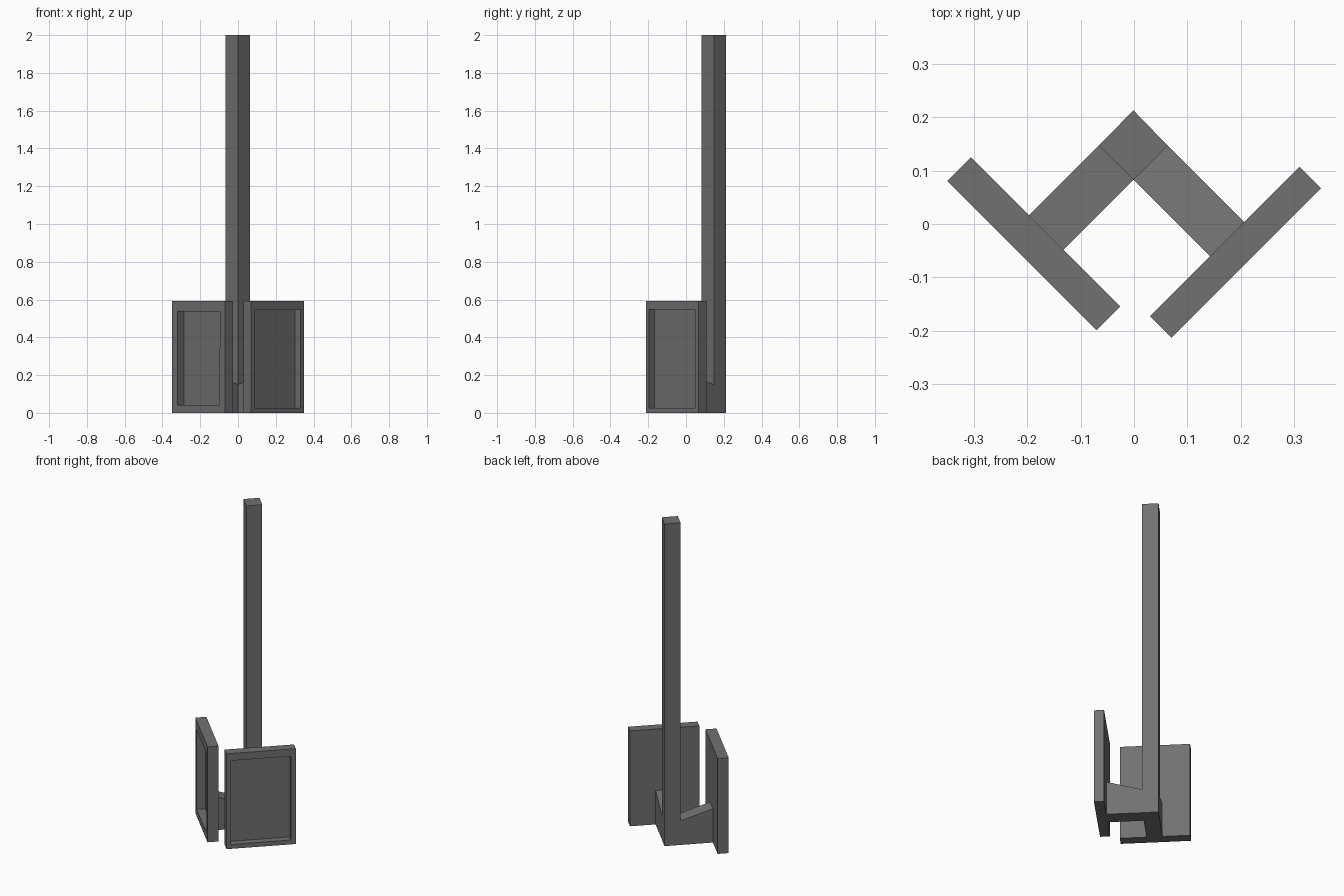
import bpy, bmesh
from mathutils import Vector

if "Cube" in bpy.data.objects:
    bpy.data.objects.remove(bpy.data.objects["Cube"])

dark = bpy.data.materials.new("dark_grey")
dark.diffuse_color = (0.165, 0.165, 0.165, 1)
dark.use_nodes = True
dark.node_tree.nodes["Principled BSDF"].inputs["Base Color"].default_value = dark.diffuse_color


def finish(bm, name):
    bmesh.ops.recalc_face_normals(bm, faces=bm.faces)
    me = bpy.data.meshes.new(name)
    bm.to_mesh(me)
    bm.free()
    me.materials.append(dark)
    ob = bpy.data.objects.new(name, me)
    bpy.context.collection.objects.link(ob)
    return ob


def prism(name, plan, tops):
    """Upright block from a plan outline, with a top height per corner."""
    bm = bmesh.new()
    low = [bm.verts.new((x, y, 0)) for x, y in plan]
    high = [bm.verts.new((x, y, h)) for (x, y), h in zip(plan, tops)]
    n = len(plan)
    bm.faces.new(low)
    bm.faces.new(high)
    for i in range(n):
        j = (i + 1) % n
        bm.faces.new((low[i], low[j], high[j], high[i]))
    return finish(bm, name)


def tray(name, start, end, inward, thick, height, hole, depth):
    """Upright panel with a recess in its outer face; hole = (u, z) corners."""
    a, b = Vector((*start, 0)), Vector((*end, 0))
    u, inn, up = (b - a).normalized(), Vector((*inward, 0)).normalized(), Vector((0, 0, 1))
    w = (b - a).length
    outer = [(0, 0), (w, 0), (w, height), (0, height)]
    bm = bmesh.new()

    def ring(pts, d):
        return [bm.verts.new(a + u * p + up * q + inn * d) for p, q in pts]

    # back, outer rim, recess mouth and recess floor
    rings = [ring(outer, thick), ring(outer, 0), ring(hole, 0), ring(hole, depth)]
    bm.faces.new(rings[0])
    bm.faces.new(rings[-1])
    for r, s in zip(rings, rings[1:]):
        for i in range(4):
            j = (i + 1) % 4
            bm.faces.new((r[i], r[j], s[j], s[i]))
    return finish(bm, name)


# Tall square post, set diagonally
back, left, front, right = (-0.001, 0.213), (-0.066, 0.147), (-0.001, 0.083), (0.063, 0.147)
prism("post", [back, left, front, right], [2.0] * 4)

# Arms rising from the post to the panels
lo, hi = 0.15, 0.21
prism("left_arm", [left, (-0.197, 0.016), (-0.132, -0.048), front], [lo, hi, hi, lo])
prism("right_arm", [front, (0.143, -0.061), (0.207, 0.003), right], [lo, hi, hi, lo])

# Recessed panels facing outward to the front
tray("left_panel", (-0.35, 0.081), (-0.07, -0.199), (1, 1), 0.063, 0.592,
     [(0.042, 0.042), (0.354, 0.042), (0.361, 0.536), (0.042, 0.536)], 0.05)
tray("right_panel", (0.07, -0.213), (0.35, 0.067), (-1, 1), 0.057, 0.592,
     [(0.023, 0.027), (0.369, 0.027), (0.369, 0.547), (0.023, 0.547)], 0.042)
